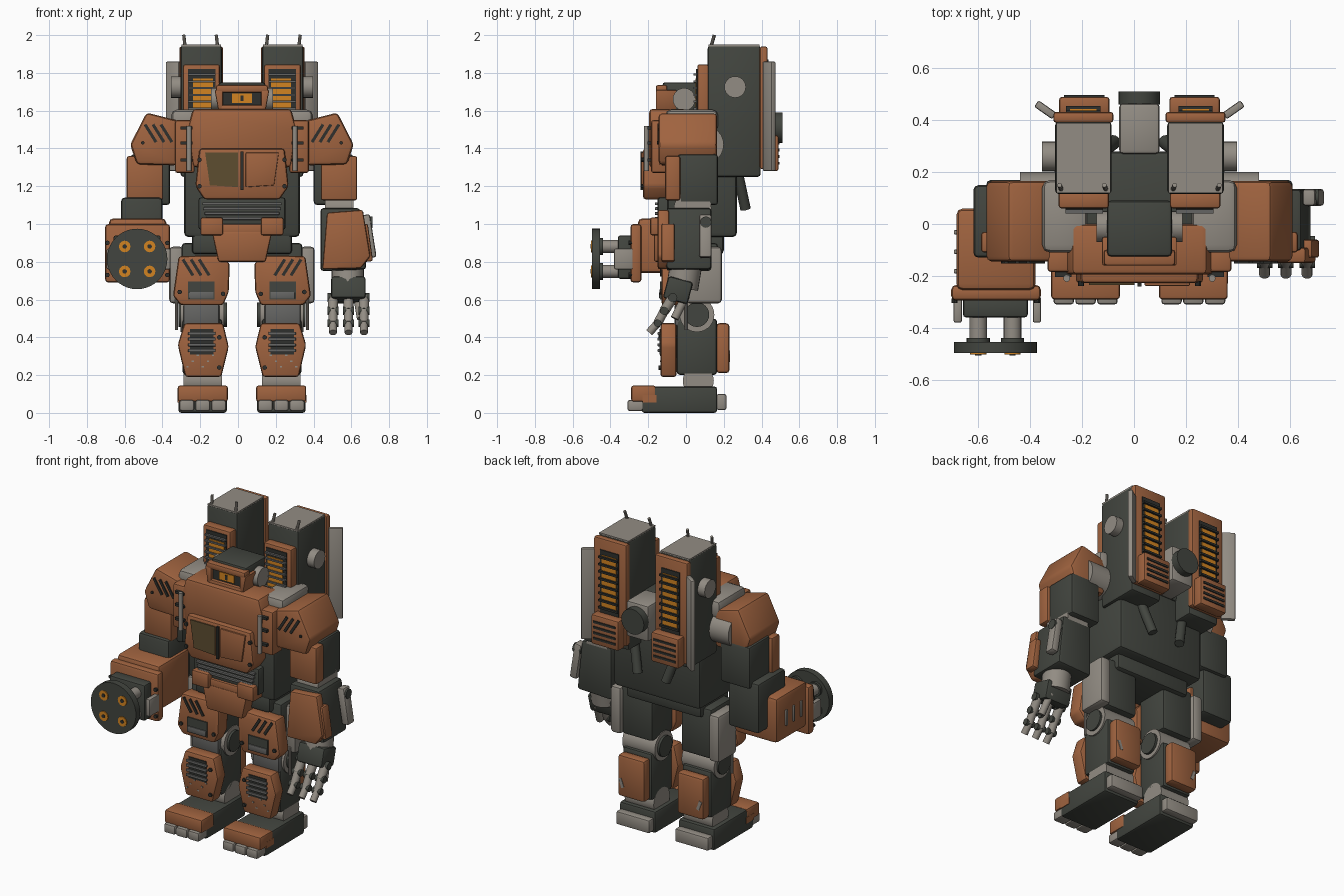
import bpy, bmesh, math
from mathutils import Vector, Matrix

CX = 0.021                      # centre line of the body
BOTH, L, R = (1, -1), (1,), (-1,)


def material(name, rgb):
    m = bpy.data.materials.new(name)
    m.diffuse_color = (*rgb, 1)
    return m


ORANGE = material("rust orange", (0.35, 0.125, 0.05))
DARK = material("charcoal", (0.055, 0.06, 0.05))
LIGHT = material("warm grey", (0.29, 0.265, 0.23))
AMBER = material("amber", (0.65, 0.23, 0.015))
GLASS = material("olive glass", (0.11, 0.075, 0.03))
BLACK = material("near black", (0.028, 0.03, 0.027))
STEEL = material("mid grey", (0.13, 0.13, 0.125))


def emit(bm, name, mat, sides, bev=0.0):
    """Bevel the part and place it on each requested side."""
    if bev:
        bmesh.ops.bevel(bm, geom=bm.edges[:], offset=bev, segments=2, profile=0.5,
                        affect='EDGES', clamp_overlap=True)
    for s in sides:
        b = bm.copy()
        for v in b.verts:
            v.co.x = v.co.x * s + CX
        bmesh.ops.recalc_face_normals(b, faces=b.faces[:])
        me = bpy.data.meshes.new(name)
        b.to_mesh(me)
        b.free()
        me.materials.append(mat)
        ob = bpy.data.objects.new(name, me)
        bpy.context.collection.objects.link(ob)
    bm.free()


def box(name, mat, x0, x1, y0, y1, z0, z1, sides=L, bev=0.012, rot=None):
    bm = bmesh.new()
    bmesh.ops.create_cube(bm, size=1)
    size, c = Vector((x1 - x0, y1 - y0, z1 - z0)), Vector((x0 + x1, y0 + y1, z0 + z1)) / 2
    m = Matrix.Rotation(math.radians(rot[1]), 4, rot[0]) if rot else Matrix()
    for v in bm.verts:
        v.co = c + m @ (v.co * size)
    emit(bm, name, mat, sides, bev)


def prism(name, mat, pts, y0, y1, sides=L, bev=0.012):
    """Extrude an x-z outline from y0 to y1."""
    bm = bmesh.new()
    f = bm.faces.new([bm.verts.new((x, y0, z)) for x, z in pts])
    g = bmesh.ops.extrude_face_region(bm, geom=[f])
    bmesh.ops.translate(bm, vec=(0, y1 - y0, 0),
                        verts=[v for v in g['geom'] if isinstance(v, bmesh.types.BMVert)])
    emit(bm, name, mat, sides, bev)


def sym(half):
    return half + [(-x, z) for x, z in reversed(half)]


def cyl(name, mat, a, b, r, sides=L, seg=24):
    a, b = Vector(a), Vector(b)
    bm = bmesh.new()
    bmesh.ops.create_cone(bm, cap_ends=True, segments=seg, radius1=r, radius2=r, depth=(b - a).length)
    m = Matrix.Translation((a + b) / 2) @ Vector((0, 0, 1)).rotation_difference(b - a).to_matrix().to_4x4()
    bmesh.ops.transform(bm, matrix=m, verts=bm.verts[:])
    emit(bm, name, mat, sides)


def bolt(x, y, z, sides=BOTH, r=0.012):
    cyl("bolt", BLACK, (x, y - 0.008, z), (x, y + 0.01, z), r, sides, 10)


def slots(name, x, z, dx, y, length, sides=BOTH, mat=BLACK):
    """Three leaning slots on a front face."""
    for i in range(3):
        cx = x + i * dx
        box(name, mat, cx - 0.008, cx + 0.008, y - 0.006, y + 0.002, z - length / 2, z + length / 2,
            sides, 0, ('Y', 32))


# Feet
box("foot", DARK, 0.08, 0.337, -0.235, 0.165, 0.0, 0.14, BOTH, 0.015)
box("toe_cap", ORANGE, 0.075, 0.34, -0.29, -0.16, 0.06, 0.145, BOTH)
box("toe_stripe", ORANGE, 0.331, 0.341, -0.23, -0.155, 0.055, 0.095, BOTH, 0)
box("heel", LIGHT, 0.09, 0.327, 0.16, 0.215, 0.015, 0.1, BOTH)
for i in range(3):
    box("toe", LIGHT, 0.084 + i * 0.084, 0.163 + i * 0.084, -0.31, -0.2, 0.01, 0.068, BOTH)
cyl("ankle", LIGHT, (0.105, 0.065, 0.17), (0.31, 0.065, 0.17), 0.082, BOTH)

# Shins
box("shin", DARK, 0.105, 0.315, -0.05, 0.165, 0.2, 0.5, BOTH, 0.02)
box("calf_plate", ORANGE, 0.115, 0.305, 0.16, 0.23, 0.21, 0.475, BOTH, 0.018)
box("calf_scratch", LIGHT, 0.265, 0.285, 0.228, 0.233, 0.27, 0.33, BOTH, 0, ('Y', 20))
prism("shin_armour", ORANGE, [(0.1, 0.475), (0.305, 0.475), (0.34, 0.36), (0.3, 0.19),
                              (0.11, 0.19), (0.07, 0.35)], -0.135, -0.05, BOTH, 0.015)
box("shin_vent", BLACK, 0.15, 0.275, -0.14, -0.13, 0.31, 0.445, BOTH, 0)
for i in range(4):
    box("shin_slat", STEEL, 0.14, 0.285, -0.15, -0.138, 0.322 + i * 0.03, 0.338 + i * 0.03, BOTH, 0.003)
for z in (0.24, 0.4):
    bolt(0.12, -0.137, z)
for i in range(7):
    x, z = 0.12 + 0.027 * i, 0.24 + 0.03 * ((i * 5) % 3)
    box("shin_scratch", LIGHT, x, x + 0.012, -0.138, -0.134, z, z + 0.008, BOTH, 0)

# Knees
cyl("knee", LIGHT, (0.095, 0.058, 0.52), (0.325, 0.058, 0.52), 0.092, BOTH, 28)
cyl("knee_disc", DARK, (0.08, 0.058, 0.52), (0.337, 0.058, 0.52), 0.065, BOTH)
box("knee_block", STEEL, 0.12, 0.31, -0.06, 0.06, 0.46, 0.58, BOTH)
cyl("leg_piston", LIGHT, (0.347, 0.0, 0.44), (0.347, 0.0, 0.62), 0.008, BOTH, 10)

# Thighs
box("thigh", DARK, 0.1, 0.32, -0.05, 0.17, 0.58, 0.9, BOTH, 0.02)
box("thigh_side_plate", LIGHT, 0.31, 0.385, 0.0, 0.19, 0.58, 0.88, BOTH, 0.02)
prism("thigh_armour", ORANGE, [(0.11, 0.835), (0.335, 0.83), (0.365, 0.62), (0.325, 0.57),
                               (0.1, 0.57), (0.07, 0.64), (0.065, 0.79)], -0.13, -0.03, BOTH, 0.015)
slots("thigh_slot", 0.2, 0.77, 0.043, -0.131, 0.1)
box("thigh_recess", DARK, 0.145, 0.285, -0.137, -0.129, 0.6, 0.695, BOTH, 0)
box("thigh_step", STEEL, 0.15, 0.28, -0.142, -0.13, 0.605, 0.64, BOTH, 0.003)
bolt(0.1, -0.132, 0.63)
bolt(0.33, -0.132, 0.64)

# Pelvis and abdomen
box("pelvis", DARK, -0.265, 0.265, -0.09, 0.2, 0.84, 0.96, L, 0.02)
prism("groin_plate", ORANGE, sym([(0.16, 0.96), (0.125, 0.8)]), -0.17, -0.06)
box("waist_plate", ORANGE, -0.15, 0.15, -0.165, -0.08, 0.93, 1.0)
box("hip_block", ORANGE, 0.1, 0.22, -0.19, -0.08, 0.94, 1.035, BOTH)
box("abdomen", DARK, -0.23, 0.23, -0.15, -0.05, 0.97, 1.14, L)
for i in range(4):
    box("abdomen_slat", STEEL, -0.21 + i * 0.006, 0.21 - i * 0.006, -0.165, -0.145,
        1.1 - i * 0.026, 1.115 - i * 0.026, L, 0.004)

# Torso
box("lower_torso", DARK, -0.307, 0.307, -0.1, 0.27, 0.93, 1.42, L, 0.025)
box("upper_torso", DARK, -0.28, 0.28, -0.06, 0.28, 1.38, 1.58, L, 0.02)
prism("upper_chest", ORANGE, sym([(0.26, 1.61), (0.29, 1.5), (0.26, 1.3)]), -0.195, 0.0, L, 0.02)
box("chest_side_plate", ORANGE, 0.25, 0.355, -0.185, -0.08, 1.27, 1.55, BOTH, 0.014)
cyl("chest_pipe", LIGHT, (0.28, -0.21, 1.28), (0.28, -0.21, 1.52), 0.013, BOTH, 12)
for z in (1.33, 1.42, 1.5):
    box("pipe_clip", BLACK, 0.262, 0.325, -0.205, -0.183, z, z + 0.016, BOTH, 0)
prism("cockpit", ORANGE, sym([(0.225, 1.4), (0.247, 1.2), (0.2, 1.13)]), -0.228, -0.09, L, 0.016)
prism("cockpit_glass", GLASS, [(-0.195, 1.378), (-0.02, 1.378), (-0.02, 1.195), (-0.17, 1.205)],
      -0.235, -0.226, L, 0)
prism("cockpit_door", ORANGE, [(0.195, 1.378), (0.02, 1.378), (0.02, 1.195), (0.17, 1.205)],
      -0.238, -0.22, L, 0.004)
box("cockpit_bar", BLACK, -0.007, 0.007, -0.24, -0.22, 1.18, 1.385, L, 0)
for z in (1.2, 1.34):
    bolt(0.225, -0.23, z)

# Head
box("head", DARK, -0.125, 0.125, -0.125, 0.09, 1.58, 1.75, L, 0.015)
box("brow", ORANGE, -0.137, 0.137, -0.16, -0.1, 1.695, 1.735, L, 0.01)
box("visor", BLACK, -0.11, 0.11, -0.14, -0.11, 1.62, 1.7, L, 0)
box("eye", AMBER, -0.053, 0.053, -0.147, -0.138, 1.64, 1.69, L, 0)
box("pupil", BLACK, -0.009, 0.009, -0.151, -0.146, 1.65, 1.68, L, 0)
prism("cheek", ORANGE, [(0.1, 1.71), (0.145, 1.71), (0.125, 1.6), (0.1, 1.6)], -0.16, -0.05, BOTH, 0.008)
box("chin", ORANGE, -0.12, 0.12, -0.16, -0.08, 1.585, 1.63, L, 0.01)
cyl("ear", LIGHT, (0.12, -0.01, 1.66), (0.165, -0.01, 1.66), 0.06, BOTH)

# Back unit between the pods
box("back_block", LIGHT, -0.078, 0.078, 0.27, 0.465, 1.38, 1.61, L, 0.015)
cyl("back_cap", DARK, (0, 0.46, 1.51), (0, 0.51, 1.51), 0.08, L, 28)
cyl("exhaust", DARK, (0.16, 0.27, 1.29), (0.1, 0.315, 1.08), 0.028, BOTH, 16)

# Shoulder pods
box("pod", DARK, 0.107, 0.325, 0.115, 0.395, 1.25, 1.945, BOTH, 0.015)
box("pod_top", LIGHT, 0.112, 0.32, 0.12, 0.39, 1.941, 1.95, BOTH, 0)
box("pod_front_frame", ORANGE, 0.117, 0.312, 0.06, 0.125, 1.5, 1.845, BOTH)
box("pod_front_panel", BLACK, 0.14, 0.285, 0.054, 0.063, 1.54, 1.82, BOTH, 0)
box("pod_front_glow", AMBER, 0.153, 0.26, 0.049, 0.056, 1.56, 1.77, BOTH, 0)
box("pod_back_frame", ORANGE, 0.1, 0.332, 0.39, 0.432, 1.29, 1.94, BOTH)
box("pod_back_panel", BLACK, 0.15, 0.282, 0.43, 0.438, 1.47, 1.87, BOTH, 0)
box("pod_back_glow", AMBER, 0.165, 0.267, 0.436, 0.443, 1.5, 1.84, BOTH, 0)
for i in range(7):
    z = 1.57 + i * 0.036
    box("pod_front_bar", STEEL, 0.14, 0.285, 0.04, 0.056, z, z + 0.011, BOTH, 0)
for i in range(8):
    z = 1.5 + i * 0.046
    box("pod_back_bar", BLACK, 0.15, 0.282, 0.437, 0.455, z, z + 0.013, BOTH, 0)
box("pod_back_vent", ORANGE, 0.115, 0.31, 0.42, 0.49, 1.28, 1.47, BOTH)
for i in range(4):
    z = 1.315 + i * 0.035
    box("vent_slot", BLACK, 0.135, 0.29, 0.485, 0.496, z, z + 0.014, BOTH, 0)
cyl("pod_disc", LIGHT, (0.32, 0.26, 1.725), (0.375, 0.26, 1.725), 0.057, BOTH)
box("pod_fin", LIGHT, 0.32, 0.405, 0.425, 0.455, 1.28, 1.86, BOTH, 0.008, ('Z', 35))
for x in (0.128, 0.3):
    cyl("antenna", LIGHT, (x, 0.13, 1.93), (x + 0.008, 0.15, 2.0), 0.009, BOTH, 10)

# Shoulders and upper arms
box("collar", LIGHT, 0.2, 0.375, -0.11, 0.17, 1.49, 1.605, BOTH, 0.03)
cyl("shoulder_joint", LIGHT, (0.28, 0.1, 1.42), (0.46, 0.1, 1.42), 0.1, BOTH)
prism("pauldron", ORANGE, [(0.33, 1.545), (0.505, 1.59), (0.592, 1.42), (0.556, 1.315), (0.34, 1.31)],
      -0.145, 0.165, BOTH, 0.02)
slots("pauldron_slot", 0.4, 1.48, 0.042, -0.146, 0.11)
bolt(0.525, -0.145, 1.43, BOTH, 0.009)
box("upper_arm", DARK, 0.38, 0.59, -0.045, 0.17, 1.1, 1.37, BOTH, 0.018)
box("upper_arm_plate", ORANGE, 0.418, 0.61, -0.11, -0.03, 1.125, 1.36, BOTH)

# Hand arm
cyl("elbow", LIGHT, (0.44, 0.035, 1.08), (0.59, 0.035, 1.08), 0.1, L)
prism("forearm", DARK, [(0.415, 1.085), (0.625, 1.085), (0.66, 0.76), (0.415, 0.75)], -0.105, 0.135, L, 0.018)
prism("forearm_plate", ORANGE, [(0.45, 1.06), (0.64, 1.075), (0.68, 0.83), (0.63, 0.765), (0.425, 0.76)],
      -0.15, -0.09, L)
box("forearm_rail", LIGHT, 0.645, 0.695, 0.07, 0.135, 0.82, 1.05, L, 0.012, ('Y', -9))
cyl("rail_end", DARK, (0.63, 0.105, 1.01), (0.69, 0.105, 1.01), 0.03, L, 16)
box("forearm_side_plate", ORANGE, 0.63, 0.68, -0.13, -0.06, 0.8, 1.0, L, 0.01, ('Y', -8))
cyl("wrist", LIGHT, (0.56, -0.02, 0.66), (0.56, 0.0, 0.78), 0.085, L)
box("palm", DARK, 0.472, 0.655, -0.11, 0.025, 0.59, 0.71, L, 0.015, ('X', -15))
for i in range(3):
    x = 0.482 + i * 0.082
    path = [(x, -0.07, 0.61), (x, -0.115, 0.54), (x, -0.15, 0.475), (x, -0.195, 0.425)]
    for k in range(3):
        cyl("finger", LIGHT, path[k], path[k + 1], 0.027 - k * 0.003, L, 12)
        cyl("knuckle", DARK, (x - 0.03, *path[k][1:]), (x + 0.03, *path[k][1:]), 0.024 - k * 0.002, L, 12)
cyl("thumb", LIGHT, (0.61, 0.0, 0.62), (0.63, -0.06, 0.5), 0.022, L, 12)

# Gun arm
box("gun_elbow", DARK, 0.42, 0.64, -0.13, 0.15, 0.82, 1.14, R, 0.02)
box("gun_forearm", ORANGE, 0.4, 0.705, -0.255, 0.06, 0.74, 1.03, R, 0.025)
box("gun_collar", ORANGE, 0.38, 0.725, -0.295, -0.235, 0.69, 1.0, R, 0.018)
box("gun_core", DARK, 0.43, 0.68, -0.36, -0.28, 0.71, 0.94, R)
GX, GZ = 0.555, 0.815
for x in (0.395, 0.7):
    box("gun_bracket", LIGHT, x - 0.016, x + 0.016, -0.38, -0.28, 0.76, 0.87, R, 0.008)
for x in (0.395, 0.712):
    for z in (0.73, 0.9):
        bolt(x, -0.297, z, R)
for i in range(3):
    y = -0.19 + i * 0.075
    box("gun_side_bar", LIGHT, 0.7, 0.715, y, y + 0.016, 0.83, 0.93, R, 0.003)
cyl("gun_disc", DARK, (GX, -0.497, GZ), (GX, -0.455, GZ), 0.16, R, 40)
for sx in (-1, 1):
    for sz in (-1, 1):
        x, z = GX + sx * 0.066, GZ + sz * 0.066
        cyl("barrel", LIGHT, (x, -0.46, z), (x, -0.34, z), 0.034, R, 20)
        cyl("barrel_sleeve", DARK, (x, -0.458, z), (x, -0.44, z), 0.045, R, 20)
        cyl("muzzle", AMBER, (x, -0.503, z), (x, -0.49, z), 0.031, R, 12)
        cyl("muzzle_hole", BLACK, (x, -0.506, z), (x, -0.5, z), 0.012, R, 12)

# Smooth the rounded edges, keep hard corners
for ob in bpy.context.scene.objects:
    ob.select_set(True)
bpy.context.view_layer.objects.active = bpy.context.scene.objects[0]
bpy.ops.object.shade_smooth_by_angle(angle=math.radians(35))
